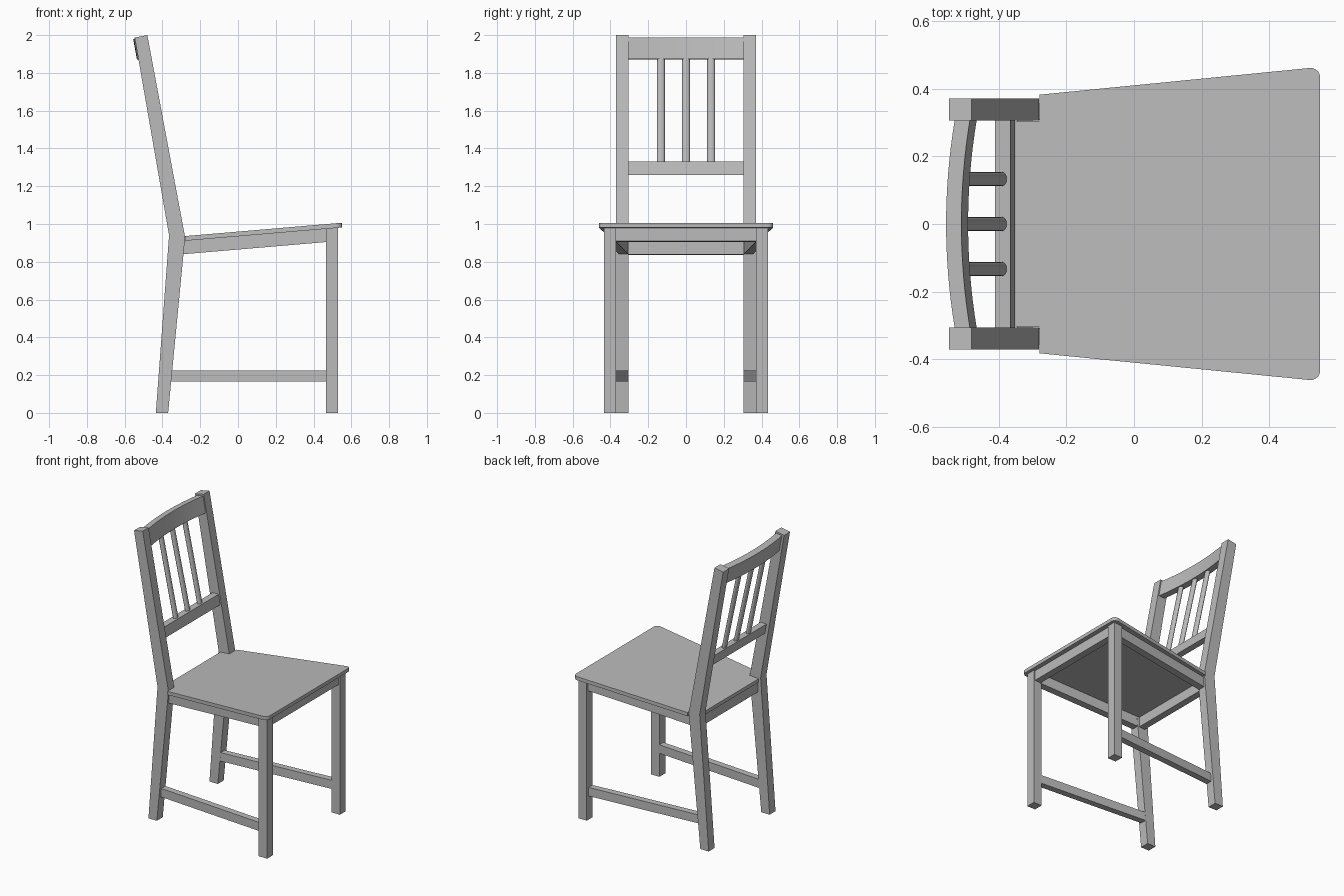
import bpy, bmesh, math

if "Cube" in bpy.data.objects:
    bpy.data.objects.remove(bpy.data.objects["Cube"], do_unlink=True)

grey = bpy.data.materials.new("plain grey")
grey.use_nodes = True
grey.diffuse_color = (0.5, 0.5, 0.5, 1)
grey.node_tree.nodes["Principled BSDF"].inputs["Base Color"].default_value = (0.5, 0.5, 0.5, 1)


def loft(name, rings, smooth=False):
    """Skin a closed solid through equal-length rings of points."""
    bm = bmesh.new()
    loops = [[bm.verts.new(p) for p in ring] for ring in rings]
    n = len(loops[0])
    for a, b in zip(loops, loops[1:]):
        for i in range(n):
            j = (i + 1) % n
            bm.faces.new((a[i], a[j], b[j], b[i]))
    bm.faces.new(loops[0][::-1])
    bm.faces.new(loops[-1])
    bmesh.ops.recalc_face_normals(bm, faces=bm.faces)
    mesh = bpy.data.meshes.new(name)
    bm.to_mesh(mesh)
    bm.free()
    mesh.materials.append(grey)
    obj = bpy.data.objects.new(name, mesh)
    bpy.context.collection.objects.link(obj)
    if smooth:
        bpy.ops.object.select_all(action="DESELECT")
        obj.select_set(True)
        bpy.context.view_layer.objects.active = obj
        bpy.ops.object.shade_smooth_by_angle(angle=math.radians(35))
    return obj


def across(name, profile, y0, y1):
    """Extrude an (x, z) profile along y."""
    return loft(name, [[(x, y, z) for x, z in profile] for y in (y0, y1)])


SLOPE = 0.085


def seat_bottom(x):
    return 0.911 + SLOPE * (x + 0.28)


def side_bar(name, side, x0, x1, low, high, thick):
    """Splayed bar from a back post to a front leg; low/high give z at x."""
    rings = []
    for x, y in ((x0, 0.305), (x1, 0.37)):
        rings.append([(x, side * y, low(x)), (x, side * (y + thick), low(x)),
                      (x, side * (y + thick), high(x)), (x, side * y, high(x))])
    loft(name, rings)


# Posts, legs and side bars, mirrored left and right
post = [(-0.435, 0), (-0.37, 0), (-0.28, 0.93), (-0.48, 2.0), (-0.547, 1.987), (-0.365, 0.94)]
leg = [(0.465, 0), (0.53, 0), (0.53, seat_bottom(0.53)), (0.465, seat_bottom(0.465))]
for side, label in ((1, "left"), (-1, "right")):
    across("back_post_" + label, post, side * 0.305, side * 0.37)
    across("front_leg_" + label, leg, side * 0.37, side * 0.435)
    side_bar("side_apron_" + label, side, -0.3, 0.475,
             lambda x: seat_bottom(x) - 0.07, seat_bottom, 0.05)
    side_bar("side_stretcher_" + label, side, -0.36, 0.475,
             lambda x: 0.165, lambda x: 0.225, 0.045)

# Front and back aprons
for name, x0, x1, half in (("front_apron", 0.475, 0.52, 0.375), ("back_apron", -0.345, -0.3, 0.31)):
    across(name, [(x0, seat_bottom(x0) - 0.07), (x1, seat_bottom(x1) - 0.07),
                  (x1, seat_bottom(x1)), (x0, seat_bottom(x0))], -half, half)

# Seat: tapered panel with rounded front corners, notched around the posts
half_outline = [(-0.35, 0.304), (-0.279, 0.304), (-0.279, 0.382)]
for i in range(6):
    a = math.radians(95 - 19 * i)
    half_outline.append((0.522 + 0.028 * math.cos(a), 0.433 + 0.028 * math.sin(a)))
outline = half_outline + [(x, -y) for x, y in reversed(half_outline)]
loft("seat", [[(x, y, seat_bottom(x) + h) for x, y in outline] for h in (0, 0.025)])

# Lower back rail, leaning with the posts
across("lower_back_rail", [(-0.398, 1.26), (-0.352, 1.26), (-0.365, 1.33), (-0.411, 1.33)], -0.306, 0.306)


# Bowed top rail
def bow(y):
    return -0.025 * (1 - (y / 0.305) ** 2)


rings = []
for i in range(17):
    y = -0.306 + 0.612 * i / 16
    rings.append([(x + bow(y), y, z) for x, z in
                  ((-0.51, 1.87), (-0.465, 1.873), (-0.485, 1.987), (-0.53, 1.98))])
loft("top_back_rail", rings, smooth=True)

# Rounded slats
for y, label in ((-0.133, "right"), (0, "middle"), (0.133, "left")):
    ends = ((-0.388, 1.32), (-0.488 + bow(y), 1.885))
    loft("back_slat_" + label,
         [[(x + 0.014 * math.cos(t * math.pi / 8), y + 0.021 * math.sin(t * math.pi / 8), z)
           for t in range(16)] for x, z in ends], smooth=True)
